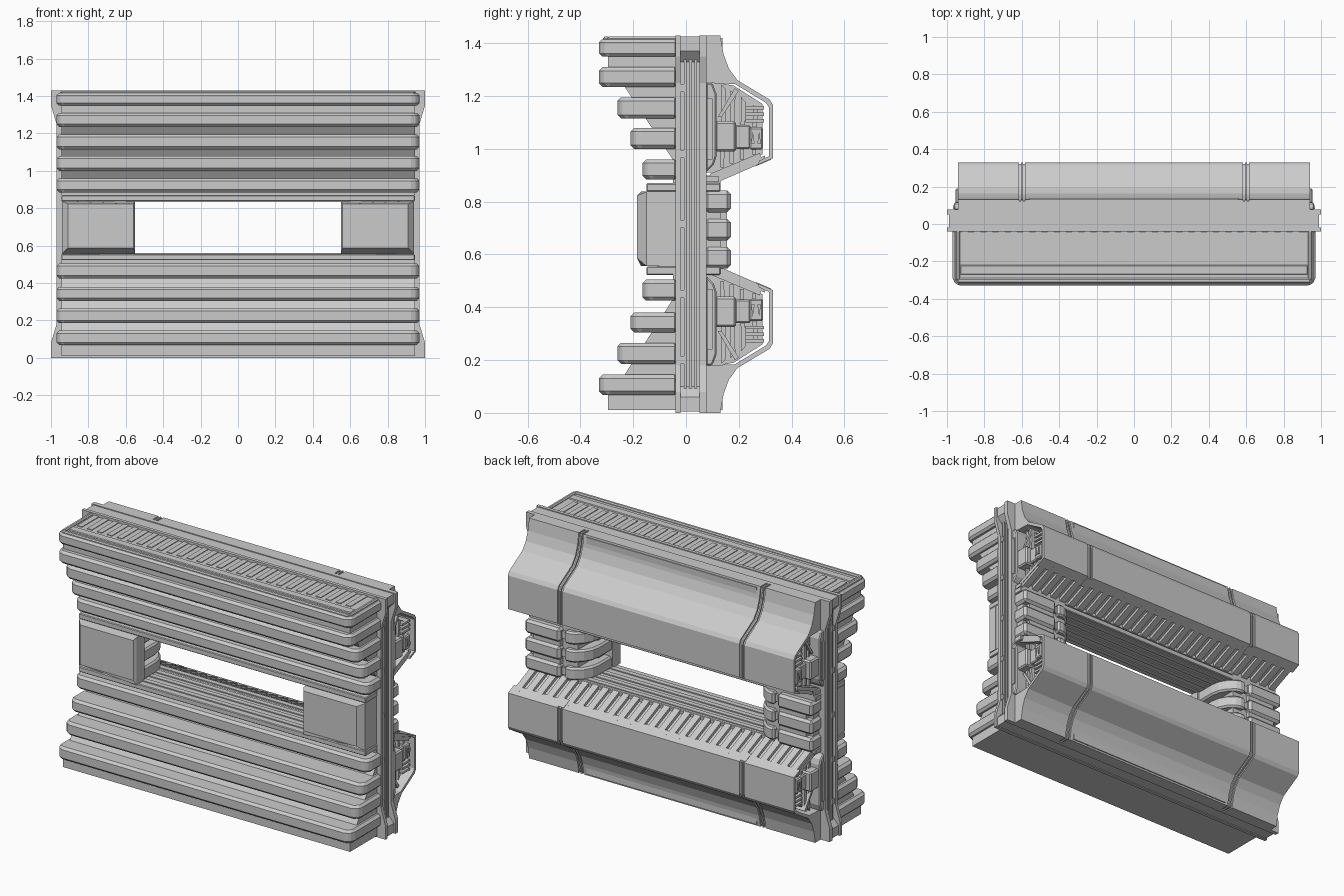
import bpy, bmesh

H = 1.43  # overall height; lower rear half mirrors the upper one


def prism(name, pts, a, b, axis='x', bevel=0.0, seg=1, mirror=False, flip=False):
    """Extrude a closed outline along an axis from a to b."""
    def co(p, t):
        x, y, z = {'x': (t, p[0], p[1]), 'y': (p[0], t, p[1]), 'z': (p[0], p[1], t)}[axis]
        return (x, y, H - z if flip else z)
    bm = bmesh.new()
    lo = [bm.verts.new(co(p, a)) for p in pts]
    hi = [bm.verts.new(co(p, b)) for p in pts]
    n = len(pts)
    bm.faces.new(lo)
    bm.faces.new(hi[::-1])
    for i in range(n):
        bm.faces.new((lo[i], hi[i], hi[(i + 1) % n], lo[(i + 1) % n]))
    bmesh.ops.recalc_face_normals(bm, faces=bm.faces)
    me = bpy.data.meshes.new(name)
    bm.to_mesh(me)
    bm.free()
    ob = bpy.data.objects.new(name, me)
    bpy.context.collection.objects.link(ob)
    if bevel:
        m = ob.modifiers.new('bevel', 'BEVEL')
        m.width, m.segments, m.limit_method, m.angle_limit = bevel, seg, 'ANGLE', 0.6
    if mirror:
        ob.modifiers.new('mirror', 'MIRROR')
    return ob


def box(name, x0, x1, y0, y1, z0, z1, **k):
    return prism(name, [(y0, z0), (y1, z0), (y1, z1), (y0, z1)], x0, x1, **k)


def array(ob, count, step):
    m = ob.modifiers.new('array', 'ARRAY')
    m.use_relative_offset, m.use_constant_offset = False, True
    m.constant_offset_displace = (step, 0, 0)
    m.count = count


# Sloped cores behind the front fins
prism('front_core_upper', [(-0.03, 1.40), (-0.295, 1.40), (-0.295, 1.27), (-0.255, 1.27),
                           (-0.05, 0.96), (-0.05, 0.87), (-0.03, 0.87)], -0.945, 0.945)
prism('front_core_lower', [(-0.03, 0.01), (-0.295, 0.01), (-0.295, 0.11), (-0.255, 0.11),
                           (-0.05, 0.43), (-0.05, 0.54), (-0.03, 0.54)], -0.945, 0.945)

# Horizontal fins across the front
for i, (z0, z1, y) in enumerate([(1.235, 1.31, -0.33), (1.115, 1.195, -0.26), (1.0, 1.08, -0.21),
                                 (0.885, 0.96, -0.165), (0.425, 0.505, -0.165),
                                 (0.305, 0.38, -0.21), (0.185, 0.265, -0.26), (0.068, 0.145, -0.33)]):
    c = 0.03
    prism(f'front_fin_{i + 1}', [(-0.97, -0.03), (-0.97, y + c), (-0.97 + c, y), (0.97 - c, y),
                                 (0.97, y + c), (0.97, -0.03)], z0, z1, 'z', bevel=0.014)

# Top fin with recessed lid and slats
prism('top_fin', [(-0.97, -0.03), (-0.97, -0.30), (-0.94, -0.33), (0.94, -0.33),
                  (0.97, -0.30), (0.97, -0.03)], 1.35, 1.415, 'z', bevel=0.012)
box('top_fin_front_rim', -0.945, 0.945, -0.315, -0.29, 1.40, 1.425, bevel=0.006)
box('top_fin_inner_rim', -0.93, 0.93, -0.27, -0.22, 1.40, 1.42, bevel=0.004)
box('top_fin_side_rim', 0.93, 0.953, -0.30, -0.03, 1.40, 1.425, bevel=0.006, mirror=True)
array(box('top_slats', -0.92, -0.887, -0.20, -0.03, 1.40, 1.419), 28, 0.0655)

# Central frame: solid core, then flanges flared at the corners
for flip, tag in ((False, 'upper'), (True, 'lower')):
    box(f'frame_rail_{tag}', -0.95, 0.95, -0.03, 0.07, 0.89, 1.425, flip=flip)
    box(f'frame_cap_{tag}', -0.97, 0.97, -0.025, 0.065, 1.36, 1.425, flip=flip)
    prism(f'corner_cap_{tag}', [(0.9, 1.425), (0.99, 1.425), (0.99, 1.37), (0.955, 1.33), (0.9, 1.33)],
          -0.025, 0.06, 'y', flip=flip, mirror=True)
    for y0, y1 in ((-0.04, -0.02), (0.052, 0.078)):
        prism(f'flange_{tag}', [(0.62, H / 2), (0.97, H / 2), (0.97, 1.25), (0.985, 1.30), (1, 1.35),
                                (1, H), (0, H), (0, 0.89), (0.62, 0.89)], y0, y1, 'y',
              flip=flip, mirror=True)
box('frame_post', 0.62, 0.945, -0.03, 0.07, 0.53, 0.90, mirror=True)
for y in (-0.008, 0.012, 0.032):
    box('channel_rail', 0.94, 0.962, y, y + 0.01, 0.09, 1.345, mirror=True)
for z in (0.2, 0.45, 0.715, 0.98, 1.23):
    box('channel_clip', 0.94, 0.965, -0.022, 0.0, z - 0.015, z + 0.015, mirror=True)

# Window ledges with channel strips
for tag, z, s in (('upper', 0.838, -1), ('lower', 0.522, 1)):
    box(f'window_ledge_{tag}', -0.945, 0.945, -0.15, 0.13, z, z + 0.032, bevel=0.004)
    face = z if s < 0 else z + 0.032
    for y in (-0.11, -0.04, 0.02, 0.08):
        box(f'window_ledge_strip_{tag}', -0.60, 0.60, y, y + 0.03, face - 0.006, face + 0.006)

# Front cover blocks beside the window: wide chamfers on the face
bl = prism('front_block', [(0.55, -0.095), (0.55, -0.17), (0.56, -0.185), (0.91, -0.185),
                           (0.942, -0.15), (0.942, -0.095)], 0.556, 0.838, 'z', mirror=True)
for v in bl.data.vertices:
    if v.co.y < -0.18:
        v.co.z += 0.03 if v.co.z < 0.7 else -0.015
box('front_block_back', 0.60, 0.94, -0.10, -0.03, 0.55, 0.842, mirror=True)

# Rear fins beside the window: outer stack and rounded jamb stack
box('rear_post_core', 0.62, 0.93, 0.06, 0.13, 0.53, 0.90, mirror=True)
for i, z in enumerate((0.547, 0.653, 0.76)):
    box(f'rear_outer_fin_{i + 1}', 0.715, 0.947, 0.07, 0.17, z, z + 0.082, bevel=0.014, mirror=True)
    prism(f'rear_jamb_fin_{i + 1}', [(0.555, -0.10), (0.555, 0.02), (0.565, 0.07), (0.59, 0.115),
                                     (0.63, 0.15), (0.655, 0.16), (0.69, 0.16), (0.69, -0.10)],
          z + 0.004, z + 0.078, 'z', bevel=0.01, mirror=True)
    box(f'rear_fin_link_{i + 1}', 0.66, 0.75, 0.07, 0.145, z + 0.02, z + 0.062, mirror=True)
for z in (0.63, 0.737):
    box('rear_fin_spacer', 0.72, 0.90, 0.12, 0.155, z - 0.005, z + 0.028, mirror=True)

# Rear hoods: open-ended shells with seams, louvres and end machinery
OUT = [(0.07, H), (0.13, H), (0.142, 1.36), (0.162, 1.305), (0.195, 1.26), (0.317, 1.187),
       (0.33, 1.165), (0.33, 0.965), (0.272, 0.94)]
INN = [(0.277, 0.955), (0.314, 0.972), (0.314, 1.158), (0.304, 1.174), (0.185, 1.246),
       (0.07, 1.25)]
SEAM = [(y - 0.008, z - 0.006) for y, z in OUT]
for flip, tag in ((False, 'upper'), (True, 'lower')):
    f = dict(flip=flip)
    m = dict(flip=flip, mirror=True)
    prism(f'hood_middle_{tag}', OUT + INN, -0.582, 0.582, **f)
    prism(f'hood_end_{tag}', OUT + INN, 0.615, 0.942, **m)
    prism(f'hood_seam_{tag}', SEAM + INN, 0.58, 0.617, **m)
    prism(f'hood_seam_strip_{tag}', OUT + INN, 0.594, 0.603, **m)
    box(f'hood_shoulder_{tag}', -0.56, 0.56, 0.10, 0.138, 1.375, 1.42, **f)

    # Inner body
    prism(f'hood_inner_{tag}', [(0.07, 1.26), (0.18, 1.24), (0.29, 1.17), (0.29, 0.98),
                                (0.12, 0.91), (0.07, 0.91)], -0.84, 0.84, **f)
    # Slatted louvre
    prism(f'louvre_board_{tag}', [(0.09, 0.905), (0.28, 0.985), (0.285, 0.962), (0.09, 0.882)],
          -0.93, 0.93, **f)
    array(prism(f'louvre_slats_{tag}', [(0.115, 0.90), (0.30, 0.975), (0.30, 0.952), (0.13, 0.878),
                                        (0.115, 0.878)], -0.925, -0.885, **f), 28, 0.0671)
    box(f'louvre_sill_{tag}', -0.94, 0.94, 0.07, 0.125, 0.875, 0.895, **f)

    # Side plate and stepped machine blocks in each open end
    prism(f'end_plate_{tag}', [(0.075, 0.91), (0.105, 0.94), (0.115, 0.97), (0.115, 1.21),
                               (0.10, 1.25), (0.075, 1.25)], 0.80, 0.962, bevel=0.006, **m)
    box(f'end_plate_panel_{tag}', 0.95, 0.968, 0.08, 0.10, 0.96, 1.19, **m)
    box(f'end_block_inner_{tag}', 0.80, 0.955, 0.11, 0.19, 0.99, 1.105, bevel=0.008, **m)
    box(f'end_block_middle_{tag}', 0.80, 0.925, 0.185, 0.245, 1.0, 1.09, bevel=0.006, **m)
    box(f'end_block_outer_{tag}', 0.80, 0.932, 0.24, 0.292, 0.998, 1.082, bevel=0.006, **m)
    for y in (0.253, 0.277):
        prism(f'end_notch_{tag}', [(y - 0.007, 1.02), (y + 0.007, 1.02), (y, 1.065)], 0.92, 0.938, **m)
    for z in (1.10, 1.125, 1.15):
        box(f'end_pipe_{tag}', 0.82, 0.925, 0.225, 0.295, z, z + 0.013, **m)
    for y in (0.13, 0.165, 0.205, 0.25):
        t = 1.245 - (y - 0.13) * 0.65
        prism(f'end_rib_{tag}', [(y, 0.93 + (y - 0.13) * 0.4), (y + 0.014, 0.93 + (y - 0.13) * 0.4),
                                 (y + 0.022, t - 0.02), (y + 0.004, t)], 0.82, 0.91, **m)
    prism(f'end_brace_{tag}', [(0.12, 1.12), (0.135, 1.12), (0.20, 1.22), (0.185, 1.23)],
          0.83, 0.922, **m)
